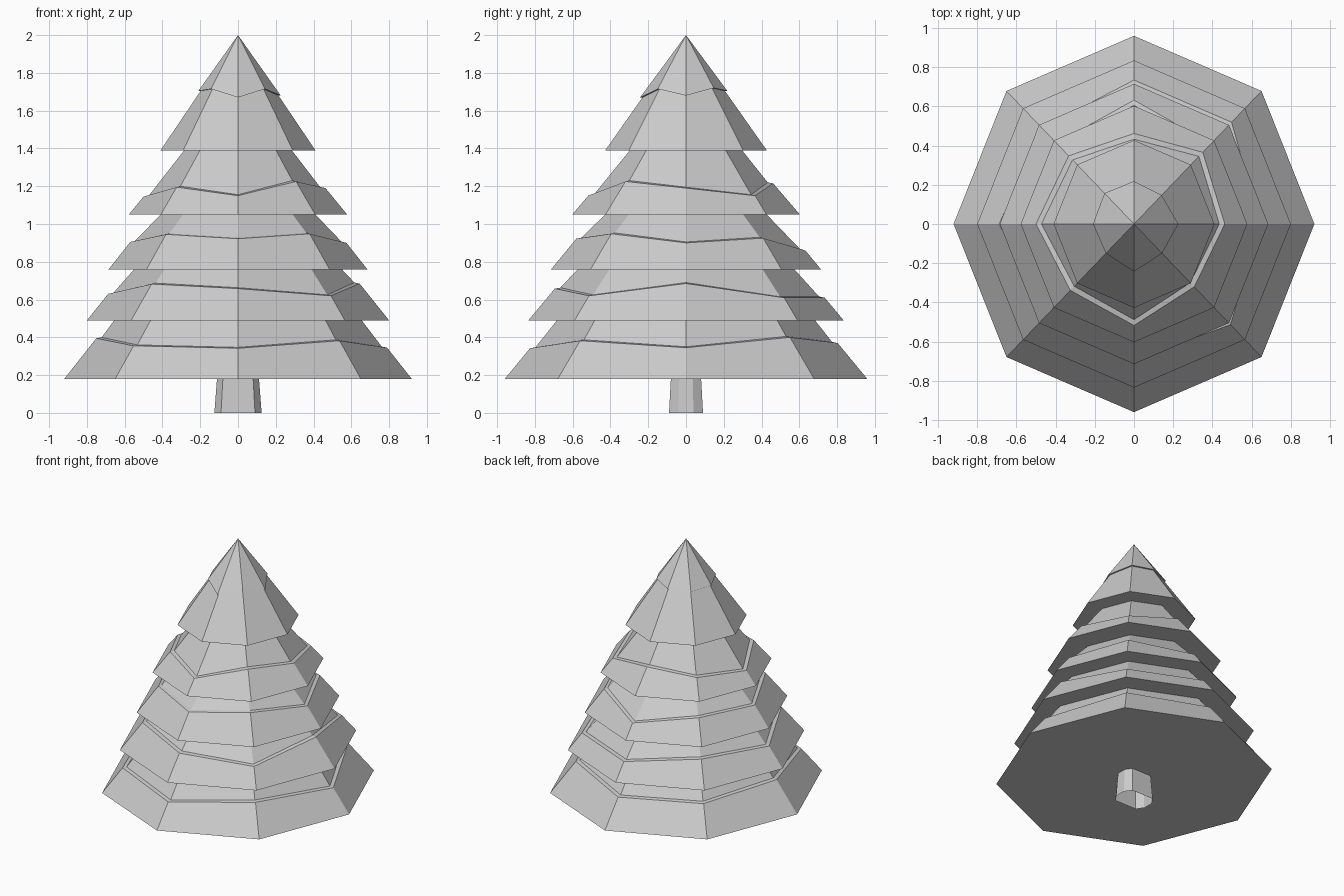
import bpy, bmesh, math

if "Cube" in bpy.data.objects:
    bpy.data.objects.remove(bpy.data.objects["Cube"])

Y_STRETCH = 1.043


def ring(bm, radii, heights):
    """Eight-sided ring; corners at 0, 45, 90 ... degrees."""
    return [bm.verts.new((r * math.cos(i * math.pi / 4),
                          r * math.sin(i * math.pi / 4) * Y_STRETCH, z))
            for i, (r, z) in enumerate(zip(radii, heights))]


def bridge(bm, a, b):
    n = len(a)
    for i in range(n):
        j = (i + 1) % n
        bm.faces.new((a[i], a[j], b[j], b[i]))


def finish(bm, name):
    bmesh.ops.recalc_face_normals(bm, faces=bm.faces[:])
    mesh = bpy.data.meshes.new(name)
    bm.to_mesh(mesh)
    bm.free()
    obj = bpy.data.objects.new(name, mesh)
    bpy.context.collection.objects.link(obj)
    return obj


# Tiers: base height, base radius, slope, ledge width, radius under next tier, uneven ledge heights
tiers = [
    (0.18, 0.92, 0.79, 0.028, 0.655, (.345, .40, .37, .375, .395, .355, .342, .382)),
    (0.49, 0.80, 0.80, 0.028, 0.55, (.685, .61, .61, .66, .63, .682, .658, .62)),
    (0.76, 0.685, 0.79, 0.025, 0.41, (.90, .925, .86, .92, .905, .945, .922, .948)),
    (1.05, 0.578, 0.82, 0.028, 0.285, (1.19, 1.15, 1.215, 1.18, 1.145, 1.195, 1.15, 1.225)),
    (1.39, 0.41, 0.675, -0.012, 0.0, (1.68, 1.72, 1.705, 1.70, 1.705, 1.715, 1.67, 1.715)),
]

# Foliage: one closed skin of overhanging skirts with stepped, wavy tops
bm = bmesh.new()
prev = None
for k, (z, r, slope, ledge, r_top, wave) in enumerate(tiers):
    base = ring(bm, [r] * 8, [z] * 8)
    if prev:
        bridge(bm, prev, base)      # underside
    else:
        bm.faces.new(base)          # bottom
    edge = [r - slope * (w - z) for w in wave]
    lip = ring(bm, edge, wave)
    step = ring(bm, [e - ledge for e in edge], [w + 0.005 * (ledge > 0) for w in wave])
    bridge(bm, base, lip)
    bridge(bm, lip, step)
    if r_top:
        prev = ring(bm, [r_top] * 8, [tiers[k + 1][0]] * 8)
        bridge(bm, step, prev)
    else:
        tip = bm.verts.new((0, 0, 2.0))
        for i in range(8):
            bm.faces.new((step[i], step[(i + 1) % 8], tip))
finish(bm, "foliage")

# Trunk: open, slightly tapered tube with chamfered corners
bm = bmesh.new()
outline = [(.125, -.04), (.125, .04), (.09, .09), (-.09, .09),
           (-.125, .04), (-.125, -.04), (-.09, -.09), (.09, -.09)]
low = [bm.verts.new((x, y, 0)) for x, y in outline]
high = [bm.verts.new((x * .89, y * .89, 0.18)) for x, y in outline]
bridge(bm, low, high)
finish(bm, "trunk")
